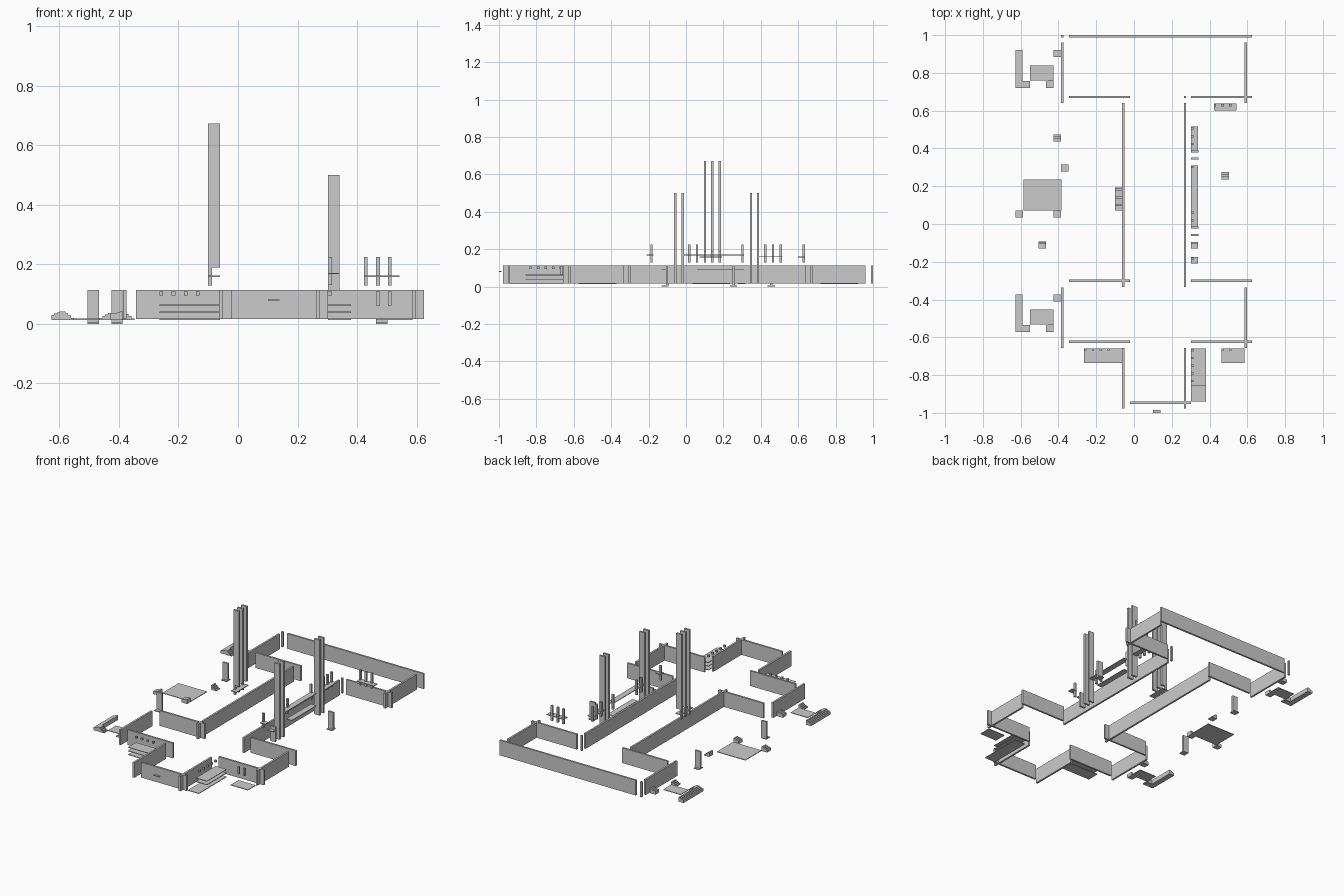
import bpy


def box(name, x0, x1, y0, y1, z0, z1):
    """Axis-aligned box given by its limits."""
    bpy.ops.mesh.primitive_cube_add(size=1, location=((x0 + x1) / 2, (y0 + y1) / 2, (z0 + z1) / 2))
    ob = bpy.context.object
    ob.name = name
    ob.scale = (x1 - x0, y1 - y0, z1 - z0)
    bpy.ops.object.transform_apply(location=False, rotation=False, scale=True)
    return ob


def stairs(name, x0, x1, y0, y1, za, zb, steps=4):
    """Stepped profile along x from height za to zb, extruded along y."""
    base = 0.013
    prof = [(x0, base)]
    for i in range(steps):
        z = za + (zb - za) * i / (steps - 1)
        prof += [(x0 + (x1 - x0) * i / steps, z), (x0 + (x1 - x0) * (i + 1) / steps, z)]
    prof.append((x1, base))
    n = len(prof)
    verts = [(x, y, z) for y in (y0, y1) for x, z in prof]
    faces = [tuple(range(n)), tuple(range(2 * n - 1, n - 1, -1))]
    faces += [(i, i + n, (i + 1) % n + n, (i + 1) % n) for i in range(n)]
    me = bpy.data.meshes.new(name)
    me.from_pydata(verts, [], faces)
    me.update()
    bpy.context.collection.objects.link(bpy.data.objects.new(name, me))


T = 0.006            # half wall thickness
Z0, Z1 = 0.016, 0.113

# outer walls: along x (y, x0, x1) and along y (x, y0, y1)
for y, x0, x1 in [(0.994, -0.343, 0.625),
                  (0.672, -0.343, -0.022), (0.672, 0.302, 0.625),
                  (-0.301, -0.343, -0.022), (-0.301, 0.302, 0.625),
                  (-0.624, -0.343, -0.022), (-0.624, 0.302, 0.625),
                  (-0.946, -0.022, 0.302)]:
    box("wall_x", x0, x1, y - T, y + T, Z0, Z1)
for x, y0, y1 in [(-0.38, 0.64, 0.96), (0.592, 0.64, 0.96),
                  (-0.057, -0.333, 0.64), (0.27, -0.333, 0.64),
                  (-0.38, -0.656, -0.335), (0.592, -0.656, -0.335),
                  (-0.057, -0.978, -0.656), (0.27, -0.978, -0.656)]:
    box("wall_y", x - T, x + T, y0, y1, Z0, Z1)
# corner posts
for x, y in [(-0.38, 0.994), (0.27, 0.672)]:
    box("corner_post", x - T, x + T, y - T, y + T, Z0, Z1)
# handle on the front
box("front_handle", 0.1, 0.14, -1.0, -0.986, 0.078, 0.084)

# two matching terraces on the left: sheet, stepped edges, small step
for y in (0.72, -0.572):
    box("terrace_sheet", -0.55, -0.427, y + 0.04, y + 0.12, 0.013, 0.017)
    stairs("terrace_outer_steps", -0.627, -0.59, y, y + 0.2, 0.03, 0.041)
    stairs("terrace_corner_steps", -0.59, -0.55, y, y + 0.038, 0.041, 0.02)
    stairs("terrace_inner_steps", -0.465, -0.427, y, y + 0.04, 0.02, 0.036)
    stairs("terrace_side_step", -0.427, -0.387, y + 0.163, y + 0.2, 0.034, 0.041)
# middle terrace
box("middle_sheet", -0.586, -0.385, 0.072, 0.235, 0.013, 0.017)
stairs("middle_outer_step", -0.627, -0.588, 0.035, 0.072, 0.03, 0.041)
stairs("middle_inner_step", -0.425, -0.386, 0.035, 0.072, 0.034, 0.041)
stairs("middle_side_step", -0.386, -0.348, 0.277, 0.315, 0.041, 0.018)

# upright panels with a foot plate
for x, y, py in [(-0.486, -0.112, -0.1), (-0.406, 0.456, 0.456), (0.483, 0.255, 0.255)]:
    box("panel_foot", x - 0.019, x + 0.019, y - 0.019, y + 0.019, 0, 0.005)
    box("upright_panel", x - 0.019, x + 0.019, py - T, py + T, 0.005, Z1)

# front shelves with the small blocks above them
for z in (0.015, 0.039, 0.062):
    box("left_shelf", -0.264, -0.06, -0.737, -0.658, z - 0.002, z + 0.002)
    box("right_shelf", 0.302, 0.38, -0.94 if z < 0.02 else -0.857, -0.658, z - 0.002, z + 0.002)
for i in range(4):
    x = -0.257 + i * 0.0405
    box("left_block", x - T, x + T, -0.67, -0.658, 0.095, 0.108)
for i in range(5):
    y = -0.669 - i * 0.0405
    box("right_block", 0.302, 0.315, y - T, y + T, 0.095, 0.108)
box("low_shelf", 0.464, 0.586, -0.737, -0.658, 0.013, 0.017)
for x in (0.47, 0.51):
    box("low_shelf_block", x - T, x + T, -0.67, -0.658, 0.061, 0.108)

# railing behind the right wing
box("rear_rail_plate", 0.423, 0.543, 0.6, 0.637, 0.157, 0.162)
for x in (0.429, 0.47, 0.51):
    box("rear_rail_post", x - T, x + T, 0.622, 0.635, 0.128, 0.225)

# tall left tower fins
box("left_tower_plate", -0.1, -0.061, 0.072, 0.193, 0.157, 0.162)
for y in (0.101, 0.141, 0.181):
    box("left_tower_fin", -0.1, -0.061, y - T, y + T, 0.189, 0.672)
    box("left_tower_foot", -0.1, -0.087, y - T, y + T, 0.128, 0.189)

# tall right tower fins
for y in (-0.058, -0.018, 0.347, 0.385):
    box("right_tower_fin", 0.302, 0.341, y - T, y + T, Z0, 0.5)
# right railings between the fins
for y0, y1, z in [(-0.21, -0.175, 0.169), (-0.02, 0.31, 0.169), (0.39, 0.515, 0.16), (0.06, 0.31, 0.091)]:
    box("right_rail_plate", 0.302, 0.34, y0, y1, z - 0.002, z + 0.002)
for y in (-0.184, 0.018, 0.059, 0.302, 0.424, 0.465, 0.507):
    box("right_rail_post", 0.302, 0.315, y - T, y + T, 0.13, 0.225)
# panel beside the right wall
box("side_panel", 0.302, 0.34, -0.107, -0.095, Z0, Z1)
box("side_panel_plate", 0.302, 0.34, -0.131, -0.095, 0.089, 0.093)
